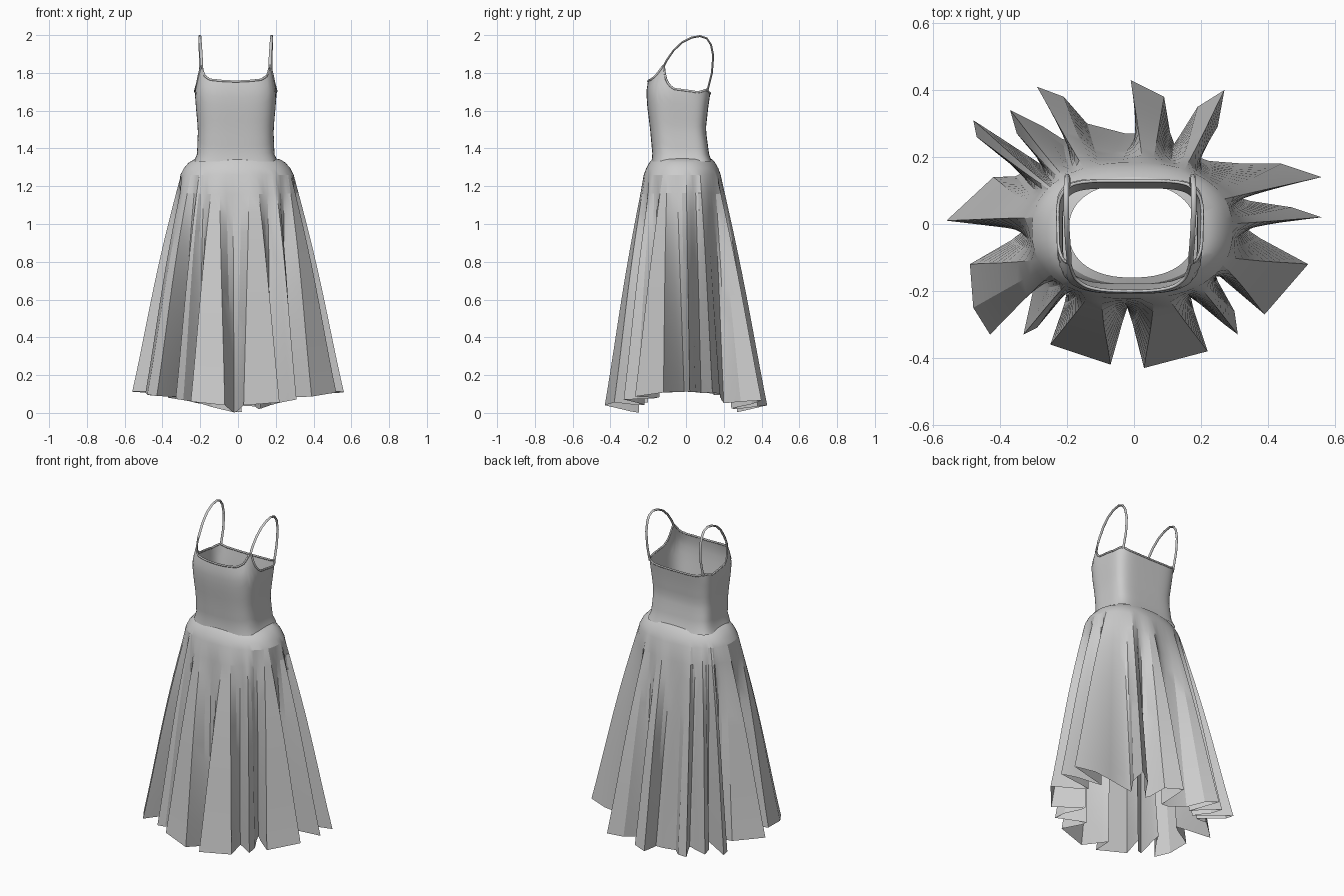
import bpy
import bmesh
import math
from mathutils import Vector

cube = bpy.data.objects.get("Cube")
if cube:
    bpy.data.objects.remove(cube, do_unlink=True)

fabric = bpy.data.materials.new("grey_fabric")
fabric.use_nodes = True
grey = (0.6, 0.6, 0.6, 1)
fabric.diffuse_color = grey
shader = next(n for n in fabric.node_tree.nodes if n.type == "BSDF_PRINCIPLED")
shader.inputs["Base Color"].default_value = grey


def superellipse(angle, centre, half_x, half_y, power, z):
    """Point on a rounded ring, with the angle measured from +x."""
    c, s = math.cos(angle), math.sin(angle)
    x = math.copysign(abs(c) ** (2 / power), c) * half_x
    y = math.copysign(abs(s) ** (2 / power), s) * half_y
    return Vector((centre[0] + x, centre[1] + y, z))


def interpolate(table, value):
    """Piecewise linear lookup; each row is a key followed by its results."""
    if value <= table[0][0]:
        return table[0][1:]
    for low, high in zip(table, table[1:]):
        if value <= high[0]:
            f = (value - low[0]) / (high[0] - low[0])
            return tuple(a + (b - a) * f for a, b in zip(low[1:], high[1:]))
    return table[-1][1:]


def loft(name, rings, wrap=False, smooth_angle=35):
    """Join closed rings of points into one smooth-shaded surface."""
    bm = bmesh.new()
    rows = [[bm.verts.new(p) for p in ring] for ring in rings]
    if wrap:
        rows.append(rows[0])
    for upper, lower in zip(rows, rows[1:]):
        count = len(upper)
        for i in range(count):
            j = (i + 1) % count
            bm.faces.new((upper[i], lower[i], lower[j], upper[j]))
    mesh = bpy.data.meshes.new(name)
    bm.to_mesh(mesh)
    bm.free()
    obj = bpy.data.objects.new(name, mesh)
    bpy.context.collection.objects.link(obj)
    mesh.materials.append(fabric)
    bpy.ops.object.select_all(action="DESELECT")
    obj.select_set(True)
    bpy.context.view_layer.objects.active = obj
    bpy.ops.object.shade_smooth_by_angle(angle=math.radians(smooth_angle))


def tube(name, path, width, depth, closed=False):
    """Six-sided flattened cord along a path."""
    rings = []
    for i, point in enumerate(path):
        before = path[i - 1] if closed or i else point
        after = path[(i + 1) % len(path)] if closed or i + 1 < len(path) else point
        along = (after - before).normalized()
        side = along.cross(Vector((0, 0, 1))) if closed else Vector((1, 0, 0))
        side = (side - along * side.dot(along)).normalized()
        normal = along.cross(side)
        rings.append([point + side * math.cos(a) * width + normal * math.sin(a) * depth
                      for a in (k * math.tau / 6 for k in range(6))])
    loft(name, rings, wrap=closed, smooth_angle=70)


# Skirt: hem outline in hundredths, folded into uneven pleats
hem = [(56, 2), (47, 5), (31, 8), (56, 14), (44, 18), (33, 18), (19, 20),
       (25, 29), (27, 40), (19, 35), (12, 24), (9, 38), (-1, 43), (2, 27),
       (-14, 30), (-21, 38), (-29, 41), (-20, 25), (-27, 29), (-37, 34),
       (-35, 27), (-28, 18), (-48, 31), (-47, 26), (-34, 15), (-42, 14),
       (-56, 1), (-33, -2), (-49, -12), (-48, -25), (-43, -33), (-30, -14),
       (-33, -33), (-29, -31), (-20, -20), (-25, -36), (-7, -42), (-2, -25),
       (3, -43), (22, -38), (17, -22), (27, -30), (31, -33), (30, -26),
       (24, -14), (39, -27), (52, -12), (33, -1)]

# Round the inner folds into a U shape and leave the outer folds crisp
outline = []
for i, (hx, hy) in enumerate(hem):
    here = Vector((hx, hy)) / 100
    before = Vector(hem[i - 1]) / 100
    after = Vector(hem[(i + 1) % len(hem)]) / 100
    if here.length < min(before.length, after.length):
        outline += [here.lerp(before, 0.3) * 0.97, here, here.lerp(after, 0.3) * 0.97]
    else:
        outline.append(here)

hem_points, angles = [], []
for x, y in outline:
    u, v = x / 0.56, y / 0.43
    # The hem rises towards the two sides of the skirt
    side = x * x / (x * x + y * y)
    z = max(0, 0.1 * math.hypot(u, v) - 0.06) * (1 - side) + 0.112 * side
    hem_points.append(Vector((x, y, z)))
    angle = math.atan2(v, u)
    if angles:
        while angle < angles[-1] - math.pi:
            angle += math.tau
        angle = max(angle, angles[-1] + 0.01)
    angles.append(angle)

# Even out the pleat roots around the yoke
count = len(angles)
for _ in range(6):
    angles = [(angles[i - 1] - (math.tau if i == 0 else 0) + 2 * angles[i]
               + angles[(i + 1) % count] + (math.tau if i == count - 1 else 0)) / 4
              for i in range(count)]

yoke_profile = [(1.35, 0.19, 0.14), (1.342, 0.228, 0.16), (1.325, 0.256, 0.174),
                (1.295, 0.282, 0.191), (1.26, 0.3, 0.204)]
skirt_rings = [[superellipse(a, (-0.005, -0.02), hx, hy, 2.3, z) for a in angles]
               for z, hx, hy in yoke_profile]
yoke = skirt_rings[-1]
steps = 12
for step in range(1, steps + 1):
    t = step / steps
    bulge = 1 + 0.05 * math.sin(math.pi * t) * (1 - t)
    ring = []
    for top, low in zip(yoke, hem_points):
        p = top.lerp(low, t)
        ring.append(Vector((p.x * bulge, p.y * bulge, p.z)))
    skirt_rings.append(ring)
loft("pleated_skirt", skirt_rings, smooth_angle=20)

# Bodice: rounded rectangular tube, columns: height, half width, front y, back y
body = [(1.33, 0.222, -0.182, 0.136), (1.37, 0.205, -0.178, 0.122),
        (1.5, 0.2, -0.19, 0.105), (1.62, 0.211, -0.205, 0.118),
        (1.7, 0.217, -0.21, 0.13), (1.75, 0.206, -0.203, 0.13),
        (1.845, 0.196, -0.165, 0.13)]
# Neckline height by degrees away from the front
neckline = [(0, 1.755), (30, 1.765), (45, 1.785), (53, 1.815), (60, 1.845),
            (68, 1.805), (76, 1.765), (84, 1.73), (90, 1.708), (105, 1.697),
            (135, 1.712), (155, 1.695), (180, 1.69)]


def bodice_point(degrees, z):
    """Soft corners at the front, tighter corners at the back."""
    half_x, front, back = interpolate(body, z)
    centre = (-0.012, (front + back) / 2)
    power = 5 if 90 < degrees < 270 else 3.4
    return superellipse(math.radians(degrees - 90), centre, half_x,
                        (back - front) / 2, power, z)


rows, columns = 10, 90
bodice_rings = []
for row in range(rows + 1):
    ring = []
    for column in range(columns):
        degrees = column * 360 / columns
        top = interpolate(neckline, min(degrees, 360 - degrees))[0]
        ring.append(bodice_point(degrees, top + (1.33 - top) * row / rows))
    bodice_rings.append(ring)
loft("bodice", bodice_rings)
tube("neckline_binding", bodice_rings[0], 0.005, 0.006, closed=True)

# Shoulder straps: thin arcs from the front peaks to the back corners
strap_path = [(0.182, -0.117, 1.838), (0.182, -0.1, 1.87), (0.185, -0.065, 1.92),
              (0.188, -0.02, 1.962), (0.19, 0.03, 1.987), (0.19, 0.075, 1.995),
              (0.19, 0.11, 1.983), (0.189, 0.132, 1.95), (0.187, 0.144, 1.89),
              (0.186, 0.137, 1.8), (0.186, 0.112, 1.7)]
for side, name in ((1, "left_strap"), (-1, "right_strap")):
    tube(name, [Vector((-0.012 + side * x, y, z)) for x, y, z in strap_path],
         0.008, 0.006)
